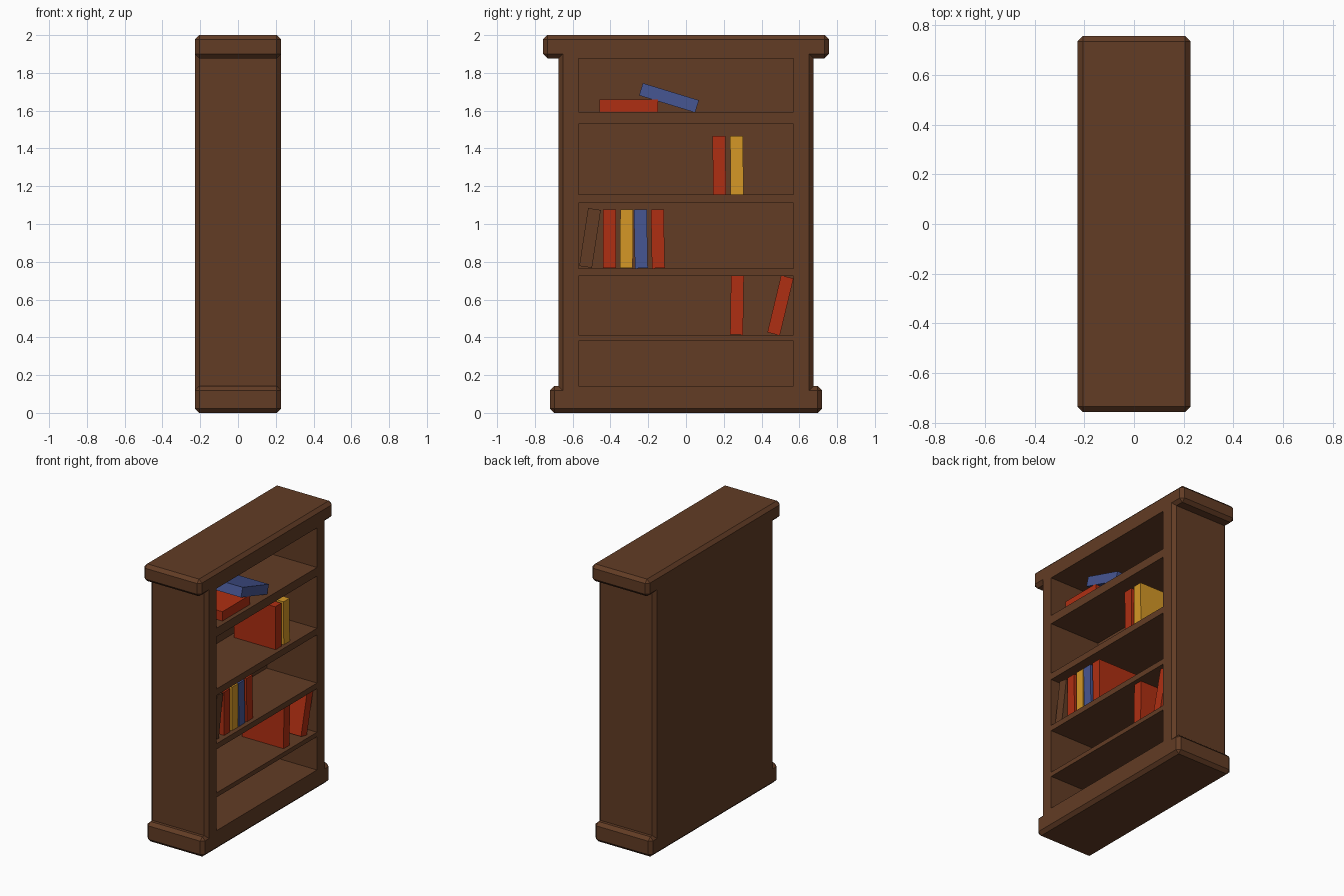
import bpy, bmesh, math
from mathutils import Matrix, Vector

if "Cube" in bpy.data.objects:
    bpy.data.objects.remove(bpy.data.objects["Cube"])


def mat(name, rgb):
    m = bpy.data.materials.new(name)
    m.diffuse_color = (*rgb, 1)
    m.use_nodes = True
    m.node_tree.nodes["Principled BSDF"].inputs["Base Color"].default_value = m.diffuse_color
    return m


BROWN = mat("brown_wood", (0.122, 0.045, 0.018))
RED = mat("red_cover", (0.43, 0.028, 0.006))
YELLOW = mat("yellow_cover", (0.66, 0.31, 0.019))
BLUE = mat("blue_cover", (0.062, 0.093, 0.29))


def finish(bm, name, material):
    bmesh.ops.recalc_face_normals(bm, faces=bm.faces)
    me = bpy.data.meshes.new(name)
    bm.to_mesh(me)
    bm.free()
    me.materials.append(material)
    ob = bpy.data.objects.new(name, me)
    bpy.context.collection.objects.link(ob)
    return ob


def add_box(bm, centre, size, tilt=0):
    m = (Matrix.Translation(centre) @ Matrix.Rotation(math.radians(tilt), 4, 'X')
         @ Matrix.Diagonal((*size, 1)))
    bmesh.ops.create_cube(bm, size=1, matrix=m)


# Case: mirrored side profile with base and cornice, extruded and chamfered
D = 0.228
half = [(0.72, 0), (0.72, 0.142), (0.675, 0.142), (0.675, 1.877), (0.757, 1.877), (0.757, 2.0)]
profile = half + [(-y, z) for y, z in reversed(half)]
bm = bmesh.new()
face = bm.faces.new([bm.verts.new((-D, y, z)) for y, z in profile])
ext = bmesh.ops.extrude_face_region(bm, geom=[face])
bmesh.ops.translate(bm, vec=(2 * D, 0, 0),
                    verts=[g for g in ext["geom"] if isinstance(g, bmesh.types.BMVert)])
if face.is_valid and len([f for f in bm.faces if len(f.verts) > 4]) < 2:
    bm.faces.new([v for v in face.verts])
bmesh.ops.recalc_face_normals(bm, faces=bm.faces)
bm.normal_update()
bmesh.ops.bevel(bm, geom=[e for e in bm.edges if e.is_convex], offset=0.023,
                offset_type='OFFSET', segments=1, profile=0.5, affect='EDGES')
case = finish(bm, "bookcase_frame", BROWN)

# Compartments cut from the open side
BACK = -0.17
bm = bmesh.new()
for lo, hi in [(0.143, 0.381), (0.413, 0.725), (0.765, 1.11), (1.157, 1.53), (1.592, 1.875)]:
    add_box(bm, Vector(((BACK + 0.4) / 2, 0, (lo + hi) / 2)), (0.4 - BACK, 1.136, hi - lo))
cutter = finish(bm, "compartment_cutter", BROWN)
cutter.hide_render = True
mod = case.modifiers.new("compartments", 'BOOLEAN')
mod.operation = 'DIFFERENCE'
mod.solver = 'EXACT'
mod.object = cutter
bpy.context.view_layer.objects.active = case
bpy.ops.object.modifier_apply(modifier=mod.name)
bpy.data.objects.remove(cutter)

# Books: name, colour, centre y, centre z, tilt from upright
L, T = 0.31, 0.068
books = [
    ("lying_book", RED, -0.303, 1.625, 90),
    ("propped_book", BLUE, -0.09, 1.668, 73),
    ("upper_book_a", RED, 0.176, 1.311, 0.8),
    ("upper_book_b", YELLOW, 0.269, 1.311, 0.5),
    ("leaning_book_a", BROWN, -0.508, 0.926, -8.7),
    ("middle_book_a", RED, -0.405, 0.921, 0.3),
    ("middle_book_b", YELLOW, -0.315, 0.921, -0.5),
    ("middle_book_c", BLUE, -0.239, 0.921, 1),
    ("middle_book_d", RED, -0.149, 0.921, 1),
    ("lower_book", RED, 0.27, 0.569, -0.8),
    ("leaning_book_b", RED, 0.5, 0.569, -13.5),
]
for name, colour, y, z, tilt in books:
    bm = bmesh.new()
    add_box(bm, Vector((0.032, y, z)), (0.33, T, L), tilt)
    finish(bm, name, colour)
